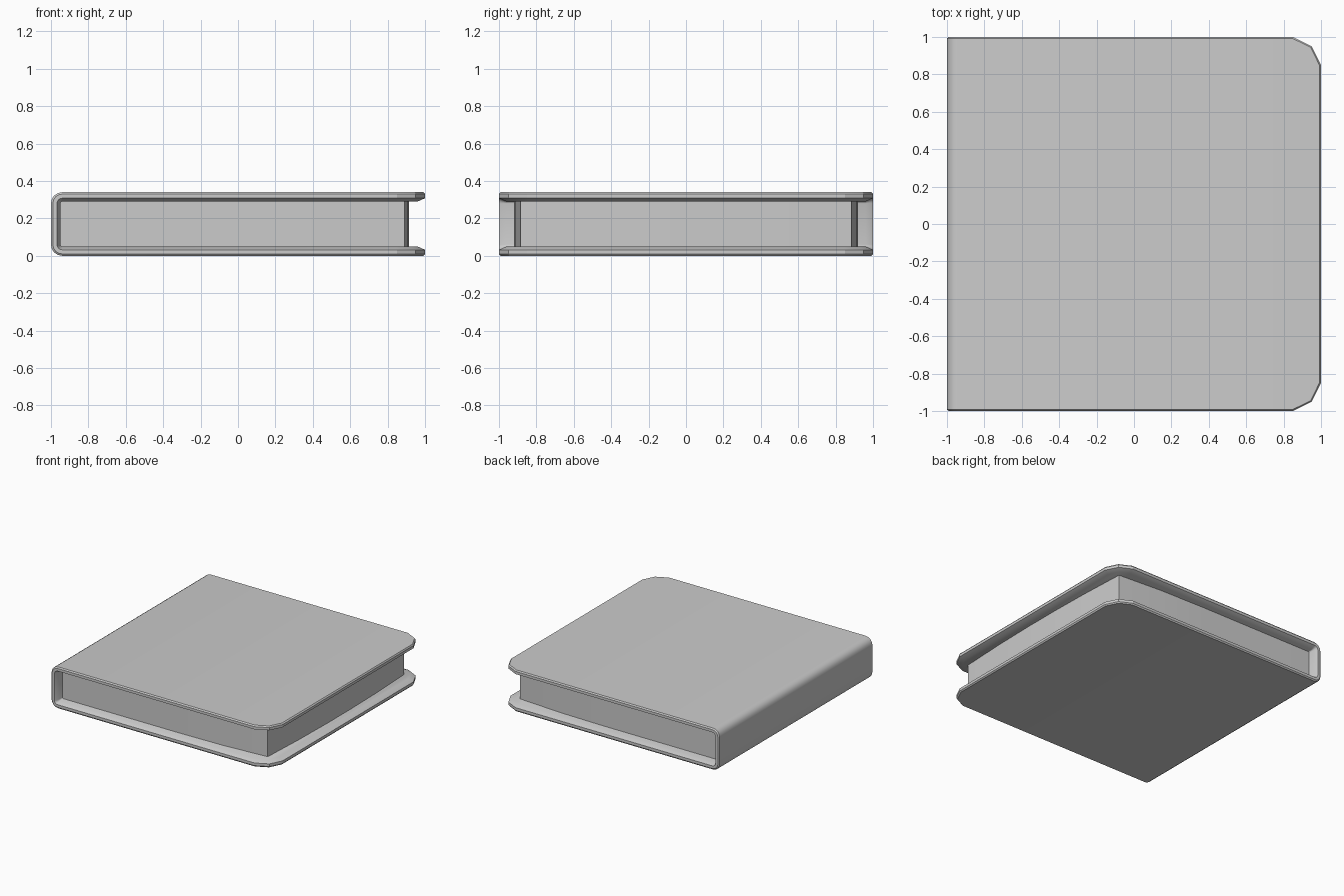
import bpy, bmesh
from math import sin, cos, pi

if "Cube" in bpy.data.objects:
    bpy.data.objects.remove(bpy.data.objects["Cube"])

H = 0.34   # total height
R = 0.06   # outer spine radius


def finish(name, bm):
    bmesh.ops.recalc_face_normals(bm, faces=bm.faces[:])
    mesh = bpy.data.meshes.new(name)
    bm.to_mesh(mesh)
    bm.free()
    ob = bpy.data.objects.new(name, mesh)
    bpy.context.collection.objects.link(ob)
    bpy.ops.object.select_all(action='DESELECT')
    bpy.context.view_layer.objects.active = ob
    ob.select_set(True)
    bpy.ops.object.shade_smooth_by_angle(angle=0.45)
    return ob


# Cover: bevelled board section swept along a U-shaped path around the spine
# station: outer x, z, inward normal (x, z), half width, bevel direction (x, width)
top = [(1.0, H, 0, -1, 0.85, 1, 0.25), (0.95, H, 0, -1, 0.95, 0.7, 0.7),
       (0.85, H, 0, -1, 1.0, 0.25, 1)]
for i in range(5):
    a = pi / 2 + i * pi / 8
    top.append((-1 + R + R * cos(a), H - R + R * sin(a),
                -cos(a), -sin(a), 1.0, 0, 1))
bottom = [(x, H - z, nx, -nz, w, dx, dw) for x, z, nx, nz, w, dx, dw in reversed(top)]
layers = [(0.0, 0.008), (0.01, 0.0), (0.032, 0.0), (0.05, 0.04)]  # depth, inset

bm = bmesh.new()
rings = []
for x, z, nx, nz, w, dx, dw in top + bottom:
    side = [(x + nx * d - dx * s, w - dw * s, z + nz * d) for d, s in layers]
    pts = side + [(px, -py, pz) for px, py, pz in reversed(side)]
    rings.append([bm.verts.new(p) for p in pts])
n = len(rings[0])
for r0, r1 in zip(rings, rings[1:]):
    for j in range(n):
        k = (j + 1) % n
        bm.faces.new((r0[j], r0[k], r1[k], r1[j]))
for ring in (rings[0], rings[-1]):
    for j in range(n // 2 - 1):
        bm.faces.new((ring[j], ring[j + 1], ring[n - 2 - j], ring[n - 1 - j]))
finish("cover", bm)

# Page block: slightly bulging sides, tucked between the boards
half = [(-0.955, 0.92), (0.1, 0.92), (0.5, 0.912), (0.89, 0.885),
        (0.908, 0.5), (0.915, 0.15)]
outline = half + [(x, -y) for x, y in reversed(half)]
bm = bmesh.new()
base = bm.faces.new([bm.verts.new((x, y, 0.045)) for x, y in outline])
ext = bmesh.ops.extrude_face_region(bm, geom=[base], use_keep_orig=True)
bmesh.ops.translate(bm, vec=(0, 0, H - 0.09),
                    verts=[v for v in ext["geom"] if isinstance(v, bmesh.types.BMVert)])
finish("pages", bm)
